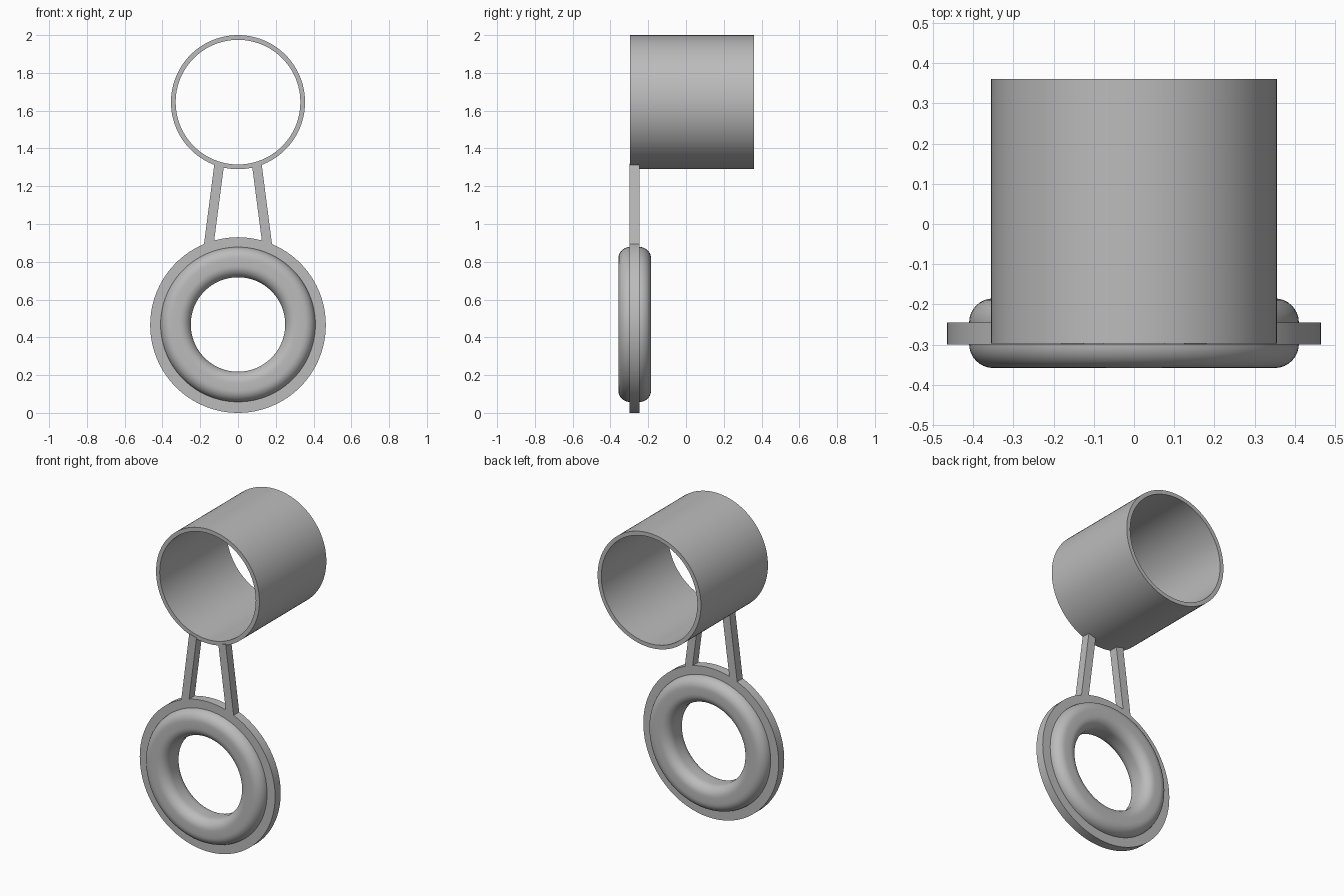
import bpy, bmesh
from math import sin, cos, pi, radians

cube = bpy.data.objects.get("Cube")
if cube:
    bpy.data.objects.remove(cube, do_unlink=True)

grey = bpy.data.materials.new("light_grey")
grey.use_nodes = True
COLOUR = (0.5, 0.5, 0.5, 1)
grey.diffuse_color = COLOUR
grey.node_tree.nodes["Principled BSDF"].inputs["Base Color"].default_value = COLOUR

SEGMENTS = 96
FRONT, BACK = -0.30, -0.245    # flat ring and strut faces
RING_Z, TUBE_Z = 0.465, 1.645


def finish(name, bm):
    bmesh.ops.recalc_face_normals(bm, faces=bm.faces)
    mesh = bpy.data.meshes.new(name)
    bm.to_mesh(mesh)
    bm.free()
    mesh.materials.append(grey)
    obj = bpy.data.objects.new(name, mesh)
    bpy.context.collection.objects.link(obj)
    bpy.ops.object.select_all(action='DESELECT')
    obj.select_set(True)
    bpy.context.view_layer.objects.active = obj
    bpy.ops.object.shade_smooth_by_angle(angle=radians(30))
    return obj


def lathe(name, profile, z):
    """Spin a closed (radius, y) profile about a front-to-back axis."""
    bm = bmesh.new()
    loops = []
    for i in range(SEGMENTS):
        a = 2 * pi * i / SEGMENTS
        loops.append([bm.verts.new((r * cos(a), y, z + r * sin(a))) for r, y in profile])
    n = len(profile)
    for i in range(SEGMENTS):
        p, q = loops[i], loops[(i + 1) % SEGMENTS]
        for j in range(n):
            k = (j + 1) % n
            bm.faces.new((p[j], p[k], q[k], q[j]))
    return finish(name, bm)


def box(r0, r1, y0, y1):
    return [(r0, y0), (r1, y0), (r1, y1), (r0, y1)]


def rounded_box(r0, r1, y0, y1, fillet, steps=8):
    corners = [(r1 - fillet, y1 - fillet), (r0 + fillet, y1 - fillet),
               (r0 + fillet, y0 + fillet), (r1 - fillet, y0 + fillet)]
    points = []
    for c, (r, y) in enumerate(corners):
        for s in range(steps + 1):
            a = pi / 2 * (c + s / steps)
            points.append((r + fillet * cos(a), y + fillet * sin(a)))
    return points


def strut(name, side):
    """Slanted bar from the flat ring up into the tube wall."""
    outline = [(0.129, 0.89), (0.183, 0.87), (0.125, 1.32), (0.075, 1.305)]
    bm = bmesh.new()
    front = [bm.verts.new((side * x, FRONT, z)) for x, z in outline]
    back = [bm.verts.new((side * x, BACK, z)) for x, z in outline]
    bm.faces.new(front)
    bm.faces.new(back)
    for i in range(4):
        k = (i + 1) % 4
        bm.faces.new((front[i], front[k], back[k], back[i]))
    return finish(name, bm)


# Open tube at the top
lathe("tube", box(0.33, 0.355, -0.297, 0.36), TUBE_Z)

# Flat flange ring and the rounded ring seated in it
lathe("flange_ring", box(0.38, 0.465, FRONT, BACK), RING_Z)
lathe("rounded_ring", rounded_box(0.25, 0.41, -0.358, -0.185, 0.06), RING_Z + 0.003)

# Pair of struts
for label, side in (("left", 1), ("right", -1)):
    strut(label + "_strut", side)
